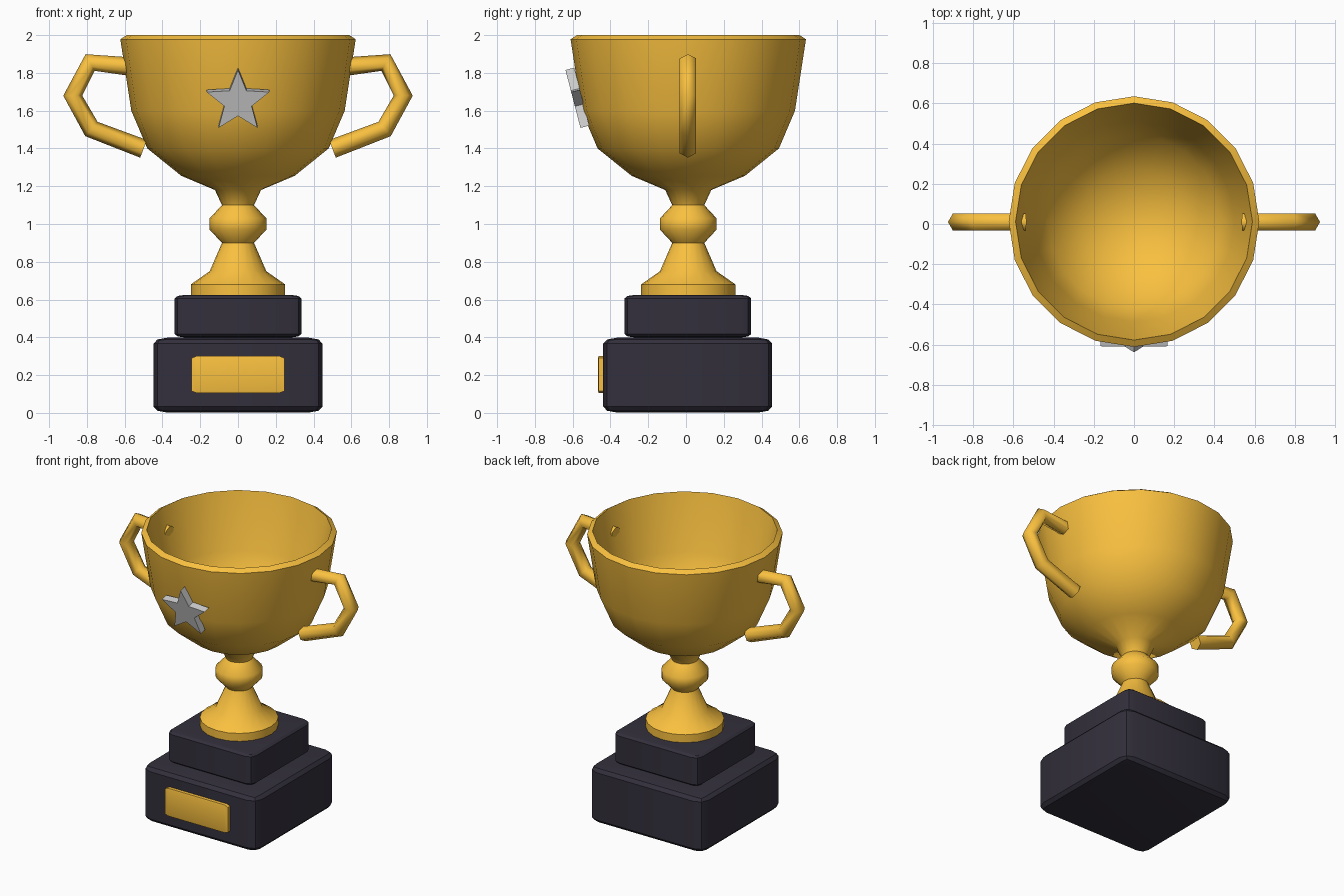
import bpy, bmesh
from math import sin, cos, pi, radians
from mathutils import Vector, Matrix

if "Cube" in bpy.data.objects:
    bpy.data.objects.remove(bpy.data.objects["Cube"])

CY = 0.012  # common axis of cup and base in y


def material(name, rgb):
    m = bpy.data.materials.new(name)
    m.diffuse_color = (*rgb, 1)
    m.use_nodes = True
    m.node_tree.nodes["Principled BSDF"].inputs["Base Color"].default_value = m.diffuse_color
    return m


GOLD = material("gold", (0.95, 0.53, 0.05))
DARK = material("dark_base", (0.033, 0.029, 0.045))


def finish(name, bm, mat=None, angle=50):
    bmesh.ops.recalc_face_normals(bm, faces=bm.faces[:])
    me = bpy.data.meshes.new(name)
    bm.to_mesh(me)
    bm.free()
    ob = bpy.data.objects.new(name, me)
    bpy.context.collection.objects.link(ob)
    if mat:
        me.materials.append(mat)
    me.shade_smooth()
    me.set_sharp_from_angle(angle=radians(angle))
    return ob


def skin(bm, rings):
    for a, b in zip(rings, rings[1:]):
        n = len(a)
        for i in range(n):
            j = (i + 1) % n
            bm.faces.new((a[i], a[j], b[j], b[i]))
    bm.faces.new(rings[0])
    bm.faces.new(rings[-1])


def lathe(name, profile, sides, mat):
    bm = bmesh.new()
    rings = [[bm.verts.new((r * cos(2 * pi * i / sides), CY + r * sin(2 * pi * i / sides), z))
              for i in range(sides)] for r, z in profile]
    skin(bm, rings)
    return finish(name, bm, mat)


def tube(name, path, radius, sides, mat):
    bm = bmesh.new()
    pts = [Vector((x, CY - 0.002, z)) for x, z in path]
    rings = []
    for k, p in enumerate(pts):
        d0 = (p - pts[k - 1]).normalized() if k else (pts[1] - p).normalized()
        d1 = (pts[k + 1] - p).normalized() if k < len(pts) - 1 else d0
        n = Vector((0, 1, 0)).cross((d0 + d1).normalized())
        rings.append([bm.verts.new(p + n * radius * cos(2 * pi * i / sides)
                                   + Vector((0, radius * sin(2 * pi * i / sides), 0)))
                      for i in range(sides)])
    skin(bm, rings)
    return finish(name, bm, mat, 65)


def block(name, centre, size, bevel, mat, segments=2):
    bm = bmesh.new()
    bmesh.ops.create_cube(bm, size=1)
    bmesh.ops.bevel(bm, geom=bm.edges[:], offset=bevel, segments=segments,
                    profile=0.5, affect='EDGES')
    bmesh.ops.scale(bm, vec=size, verts=bm.verts[:])
    bmesh.ops.translate(bm, vec=centre, verts=bm.verts[:])
    return finish(name, bm, mat, 25)


# stepped base and plaque
block("base_lower", (0, 0.009, 0.2), (0.895, 0.895, 0.396), 0.08, DARK)
block("base_upper", (0, 0.01, 0.512), (0.67, 0.67, 0.225), 0.08, DARK)
block("plaque", (0, -0.435, 0.203), (0.49, 0.06, 0.195), 0.05, GOLD, 1)

# stem, knob and hollow bowl in one turned profile
lathe("cup", [(0.25, 0.62), (0.25, 0.68), (0.15, 0.75), (0.085, 0.9),
              (0.15, 0.97), (0.15, 1.03), (0.085, 1.1), (0.122, 1.18),
              (0.3, 1.255), (0.48, 1.4), (0.565, 1.6), (0.623, 1.978),
              (0.589, 2.0), (0.498, 1.62), (0.43, 1.45), (0.27, 1.31),
              (0.1, 1.24)], 20, GOLD)

# handles, mirrored left and right
for side, s in (("right", 1), ("left", -1)):
    tube("handle_" + side, [(s * x, z) for x, z in
         ((0.54, 1.83), (0.783, 1.855), (0.875, 1.68), (0.776, 1.503), (0.5, 1.398))],
         0.05, 6, GOLD)

# star leaning with the bowl wall
bm = bmesh.new()
rings = []
for y in (-0.024, 0.024):
    ring = []
    for i in range(10):
        r = 0.076 if i % 2 else 0.175
        ring.append(bm.verts.new((r * sin(pi * i / 5), y, r * cos(pi * i / 5))))
    rings.append(ring)
skin(bm, rings)
bmesh.ops.transform(bm, verts=bm.verts[:], matrix=Matrix.Translation((0, -0.571, 1.652))
                    @ Matrix.Rotation(radians(14.5), 4, 'X'))
finish("star", bm, None, 20)
